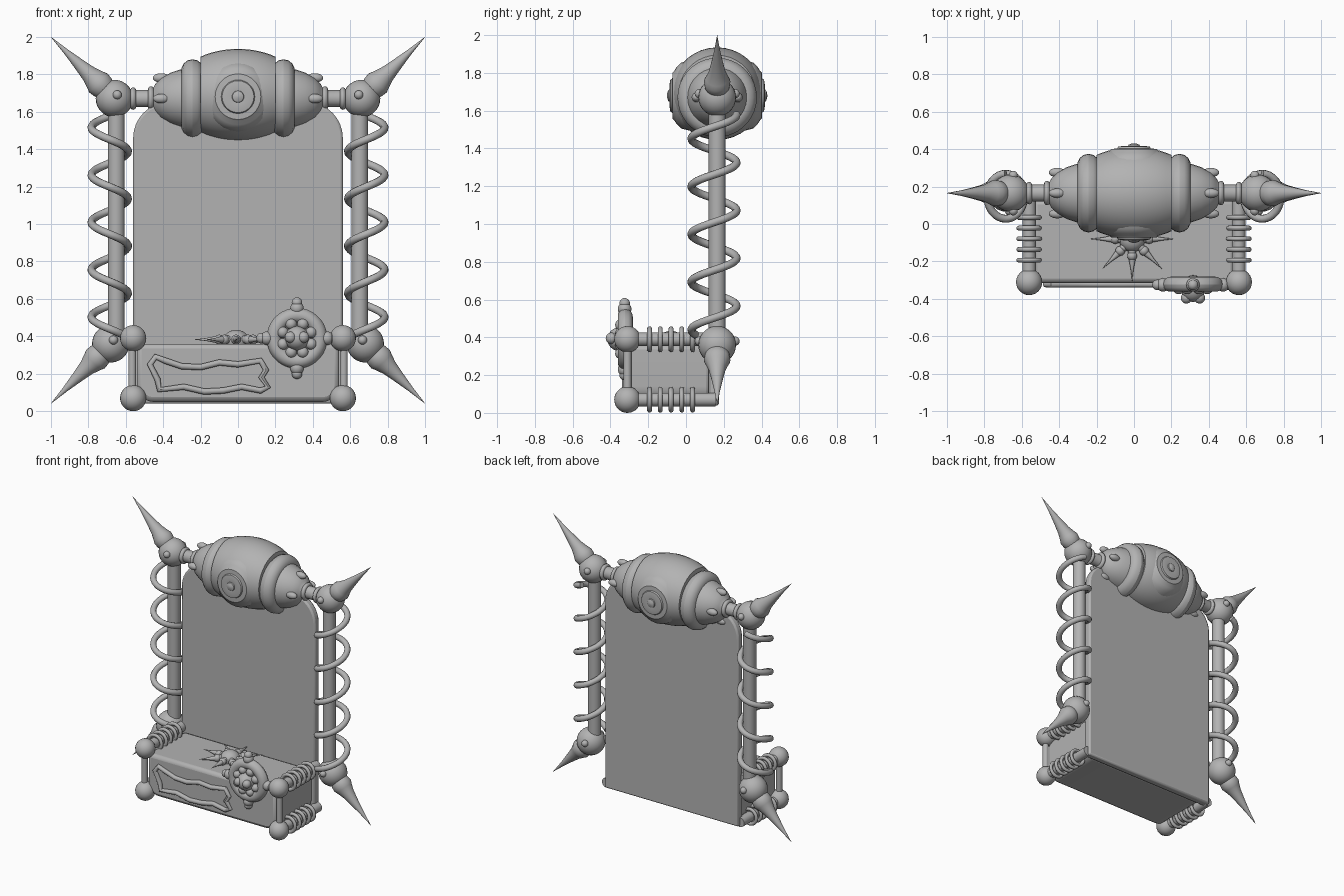
import bpy, bmesh, math
from mathutils import Vector, Matrix

if "Cube" in bpy.data.objects:
    bpy.data.objects.remove(bpy.data.objects["Cube"])

stone = bpy.data.materials.new("plain_grey")
stone.use_nodes = True
GREY = (0.45, 0.45, 0.45, 1)
stone.diffuse_color = GREY
stone.node_tree.nodes["Principled BSDF"].inputs["Base Color"].default_value = GREY


def finish(name, bm):
    bmesh.ops.recalc_face_normals(bm, faces=bm.faces)
    mesh = bpy.data.meshes.new(name)
    bm.to_mesh(mesh)
    bm.free()
    mesh.shade_smooth()
    mesh.set_sharp_from_angle(angle=math.radians(40))
    mesh.materials.append(stone)
    obj = bpy.data.objects.new(name, mesh)
    bpy.context.collection.objects.link(obj)
    return obj


def lathe(name, profile, origin, axis, segs=28):
    """Revolve (radius, height) points about an axis; the ends are capped."""
    bm = bmesh.new()
    turn = Vector(axis).to_track_quat('Z', 'Y').to_matrix().to_4x4()
    place = Matrix.Translation(origin) @ turn
    rings = []
    for r, h in profile:
        r = max(r, 0.0005)
        rings.append([bm.verts.new(place @ Vector((r * math.cos(a), r * math.sin(a), h)))
                      for a in (math.tau * i / segs for i in range(segs))])
    for a, b in zip(rings, rings[1:]):
        for i in range(segs):
            j = (i + 1) % segs
            bm.faces.new((a[i], a[j], b[j], b[i]))
    bm.faces.new(rings[0])
    bm.faces.new(rings[-1])
    return finish(name, bm)


def ball(name, centre, r, scale=(1, 1, 1)):
    bm = bmesh.new()
    bmesh.ops.create_uvsphere(bm, u_segments=24, v_segments=14, radius=r)
    bmesh.ops.scale(bm, vec=scale, verts=bm.verts)
    bmesh.ops.translate(bm, vec=centre, verts=bm.verts)
    return finish(name, bm)


def rod(name, a, b, r):
    d = Vector(b) - Vector(a)
    return lathe(name, [(r, 0), (r, d.length)], a, d)


def ring(name, centre, axis, major, minor, width=1):
    """Torus, optionally widened along its axis."""
    steps = [math.tau * i / 14 for i in range(15)]
    prof = [(major + minor * math.cos(t), width * minor * math.sin(t)) for t in steps]
    return lathe(name, prof, centre, axis, 36)


def tube(name, points, r, closed=False):
    cu = bpy.data.curves.new(name, 'CURVE')
    cu.dimensions = '3D'
    cu.bevel_depth = r
    cu.bevel_resolution = 3
    cu.use_fill_caps = True
    cu.resolution_u = 2
    sp = cu.splines.new('POLY')
    sp.points.add(len(points) - 1)
    for p, co in zip(sp.points, points):
        p.co = (*co, 1)
    sp.use_cyclic_u = closed
    tmp = bpy.data.objects.new(name, cu)
    bpy.context.collection.objects.link(tmp)
    bpy.context.view_layer.update()
    mesh = bpy.data.meshes.new_from_object(tmp.evaluated_get(
        bpy.context.evaluated_depsgraph_get()))
    bpy.data.objects.remove(tmp)
    bm = bmesh.new()
    bm.from_mesh(mesh)
    return finish(name, bm)


def slab(name, outline, y0, y1, bevel):
    """Extrude an (x, z) outline along y and round its edges."""
    bm = bmesh.new()
    f = bm.faces.new([bm.verts.new((x, y0, z)) for x, z in outline])
    new = bmesh.ops.extrude_face_region(bm, geom=[f])["geom"]
    bmesh.ops.translate(bm, vec=(0, y1 - y0, 0),
                        verts=[v for v in new if isinstance(v, bmesh.types.BMVert)])
    obj = finish(name, bm)
    mod = obj.modifiers.new("soft_edges", 'BEVEL')
    mod.width, mod.segments = bevel, 2
    return obj


def arc(cx, cz, r, a0, a1, n=8):
    return [(cx + r * math.cos(math.radians(a0 + (a1 - a0) * i / n)),
             cz + r * math.sin(math.radians(a0 + (a1 - a0) * i / n))) for i in range(n + 1)]


YC, ZC = 0.165, 1.68

# Back panel with rounded shoulders, and the box in front of it
slab("back_panel", [(-0.56, 0.04), (0.56, 0.04)] + arc(0.37, 1.46, 0.19, 0, 90)
     + arc(-0.37, 1.46, 0.19, 90, 180), 0.12, 0.175, 0.012)
slab("front_box", arc(-0.45, 0.14, 0.09, 180, 270) + arc(0.45, 0.14, 0.09, 270, 360)
     + [(0.54, 0.36), (-0.54, 0.36)], -0.315, 0.13, 0.025)

# Crown: barrel, rings, end caps and neck, all along x
barrel = [(0.245 * math.sqrt(1 - (x / 0.36) ** 2), x)
          for x in (-0.2 + 0.4 * i / 14 for i in range(15))]
lathe("crown_barrel", barrel, (0, YC, ZC + 0.01), (1, 0, 0), 36)
SPIKE = [(0.05, 0.05), (0.066, 0.085), (0.07, 0.12), (0.06, 0.145), (0.045, 0.19),
         (0.03, 0.27), (0.015, 0.36), (0, 0.475)]

for s, side in ((1, "left"), (-1, "right")):
    ring(f"crown_ring_{side}", (s * 0.243, YC, ZC - 0.01), (1, 0, 0), 0.15, 0.06)
    cap = [(0.165, 0.26), (0.155, 0.31), (0.138, 0.36), (0.11, 0.41), (0.08, 0.44),
           (0.05, 0.457), (0.045, 0.47), (0.045, 0.62)]
    lathe(f"crown_cap_{side}", cap, (0, YC, ZC - 0.01), (s, 0, 0))
    for x, r in ((0.465, 0.05), (0.56, 0.045)):
        ring(f"neck_collar_{side}", (s * x, YC, ZC - 0.01), (1, 0, 0), r, 0.015)
    for k in range(4):
        a = math.tau * k / 4
        ball(f"cap_nub_{side}", (s * 0.41, YC + 0.11 * math.cos(a), ZC - 0.01 + 0.11 * math.sin(a)),
             0.025, (1.8, 1, 1))

    # Post with a coil wound around it
    rod(f"post_{side}", (s * 0.65, YC, 0.36), (s * 0.65, YC, 1.66), 0.045)
    coil = []
    for i in range(151):
        t = i / 150 * 4.6
        a = math.tau * t
        coil.append((s * (0.685 + 0.098 * math.sin(a)), 0.148 + 0.12 * math.cos(a),
                     1.578 - 0.253 * t))
    tube(f"coil_{side}", coil, 0.021)

    # Corner balls with long spikes
    for end, x, z, tip in (("top", 0.66, 1.67, 2.0), ("bottom", 0.68, 0.36, 0.04)):
        c = Vector((s * x, YC, z))
        ball(f"{end}_corner_ball_{side}", c, 0.1)
        d = Vector((s, YC, tip)) - c
        k = d.length / SPIKE[-1][1]
        lathe(f"{end}_spike_{side}", [(r, h * k) for r, h in SPIKE], c, d)
        for f in (-1, 1):
            ball(f"{end}_nub_{side}", c + Vector((-s * 0.015, f * 0.095, 0.02)), 0.024)

    # Ribbed arms reaching forward, with front balls and upright
    for level, z, back in (("upper", 0.39, 0.14), ("lower", 0.07, 0.155)):
        rod(f"{level}_arm_{side}", (s * 0.56, -0.31, z), (s * 0.56, back, z), 0.036)
        ball(f"{level}_front_ball_{side}", (s * 0.56, -0.31, z), 0.07)
        for i in range(5):
            ring(f"{level}_arm_rib_{side}", (s * 0.56, -0.193 + 0.057 * i, z), (0, 1, 0), 0.055, 0.013)
    rod(f"front_upright_{side}", (s * 0.565, -0.31, 0.07), (s * 0.565, -0.31, 0.39), 0.021)

# Stepped round bosses on the front and back of the crown
for f, side in ((-1, "front"), (1, "back")):
    boss = [(0.19, 0.13), (0.175, 0.19), (0.15, 0.215), (0.13, 0.228), (0.122, 0.236), (0.09, 0.238),
            (0.085, 0.248), (0.06, 0.252), (0.032, 0.25), (0.03, 0.258), (0.015, 0.264), (0, 0.266)]
    lathe(f"crown_boss_{side}", boss, (0, YC, ZC), (0, f, 0))

# Wavy frame on the box front
frame = [(-0.47, 0.25), (-0.44, 0.29), (-0.39, 0.27), (-0.3, 0.24), (-0.2, 0.235), (-0.1, 0.26),
         (0.0, 0.25), (0.12, 0.27), (0.15, 0.22), (0.125, 0.18), (0.16, 0.13), (0.12, 0.11),
         (0.02, 0.13), (-0.08, 0.11), (-0.18, 0.105), (-0.29, 0.13), (-0.42, 0.115), (-0.43, 0.17)]
tube("wavy_frame", [(x, -0.322, z) for x, z in frame], 0.017, True)

# Round medallion at the box corner
MX, MZ = 0.315, 0.39
lathe("medallion_plate", [(0.12, 0), (0.12, 0.04), (0.1, 0.05), (0, 0.055)], (MX, -0.28, MZ), (0, -1, 0))
ring("medallion_rim", (MX, -0.322, MZ), (0, 1, 0), 0.122, 0.04)
ball("medallion_dome", (MX, -0.345, MZ), 0.065, (1, 1.1, 1))
for i in range(8):
    a = math.tau * (i + 0.5) / 8
    ball("medallion_bead", (MX + 0.082 * math.cos(a), -0.345, MZ + 0.082 * math.sin(a)), 0.03)
for s in (-1, 1):
    ball("medallion_eye", (MX + s * 0.035, -0.395, MZ + 0.005), 0.03)
    for dx, dz in ((s, 0), (0, s)):
        ball("medallion_knob", (MX + 0.19 * dx, -0.325, MZ + 0.19 * dz), 0.028)
        ball("medallion_knob_base", (MX + 0.16 * dx, -0.325, MZ + 0.16 * dz), 0.036)

# Spiked star lying on top of the box
SX, SY, SZ = -0.01, -0.08, 0.375
ball("star_dome", (SX, SY, SZ), 0.07, (1, 1, 0.85))
for i in range(8):
    a = math.tau * i / 8
    d = Vector((math.cos(a), math.sin(a), 0))
    c = Vector((SX, SY, SZ + 0.008))
    lathe("star_spike", [(0.022, 0.05), (0.02, 0.1), (0.008, 0.16), (0, 0.225)], c, d, 12)
    ball("star_bead", c + d * 0.09, 0.026)
